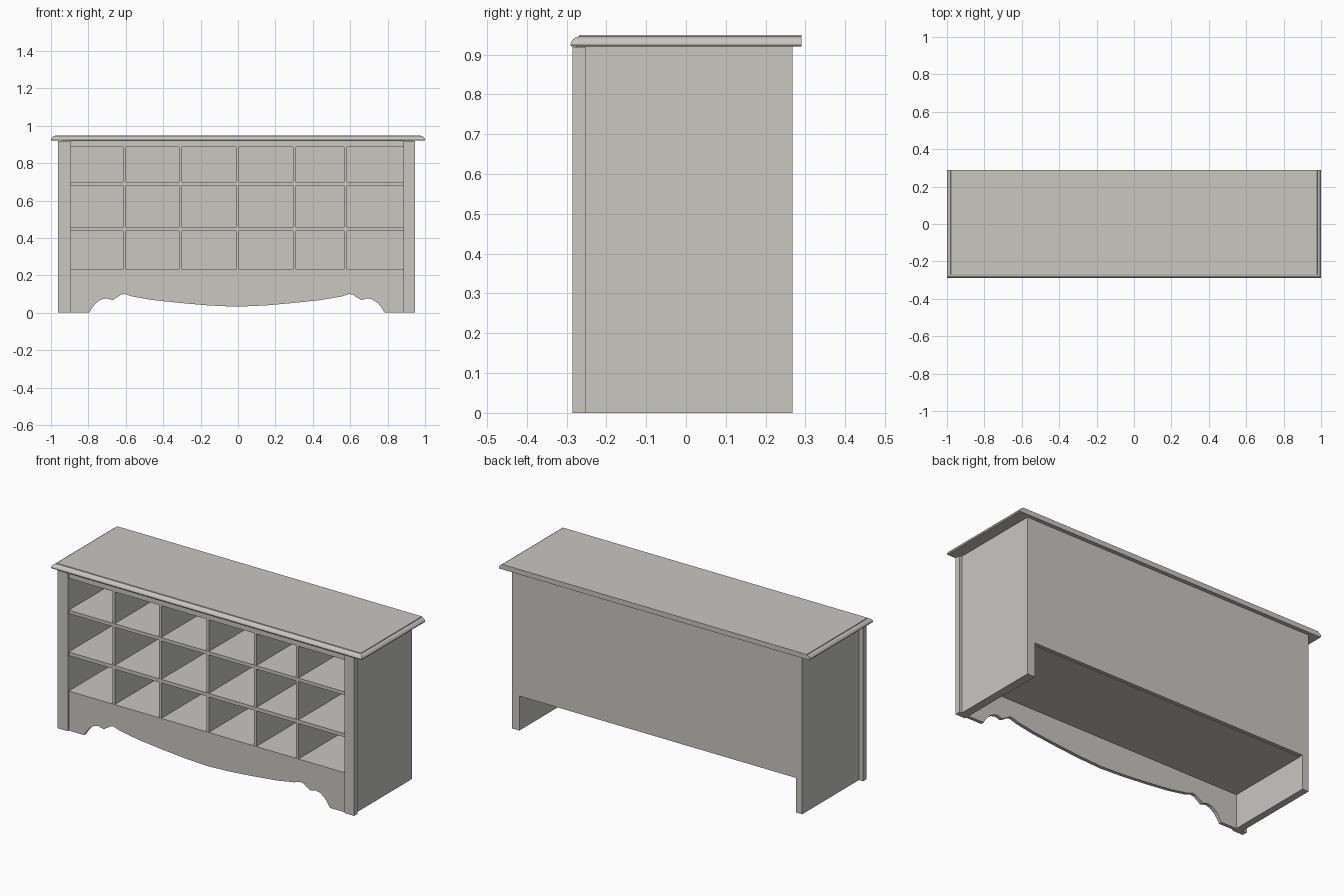
import bpy
import bmesh

if "Cube" in bpy.data.objects:
    bpy.data.objects.remove(bpy.data.objects["Cube"], do_unlink=True)

# Single painted finish
COLOUR = (0.58, 0.57, 0.535, 1)
paint = bpy.data.materials.new("warm_grey_paint")
paint.use_nodes = True
paint.diffuse_color = COLOUR
for node in paint.node_tree.nodes:
    if node.type == 'BSDF_PRINCIPLED':
        node.inputs["Base Color"].default_value = COLOUR
        node.inputs["Roughness"].default_value = 0.6


def finish(bm, name):
    bmesh.ops.recalc_face_normals(bm, faces=bm.faces)
    mesh = bpy.data.meshes.new(name)
    bm.to_mesh(mesh)
    bm.free()
    mesh.materials.append(paint)
    obj = bpy.data.objects.new(name, mesh)
    bpy.context.collection.objects.link(obj)
    return obj


def box(name, xs, ys, zs):
    bm = bmesh.new()
    bmesh.ops.create_cube(bm, size=1)
    for v in bm.verts:
        v.co = [r[0] if c < 0 else r[1] for c, r in zip(v.co, (xs, ys, zs))]
    return finish(bm, name)


FRONT, FRAME_BACK, BACK = -0.285, -0.253, 0.268
RECESS = FRONT + 0.009
INNER = (-0.895, 0.884)
CENTRE = -0.006

# Front posts stand proud of the side panels
box("right_front_post", (-0.962, INNER[0]), (FRONT, FRAME_BACK), (0, 0.919))
box("left_front_post", (INNER[1], 0.946), (FRONT, FRAME_BACK), (0, 0.919))
box("right_side_panel", (-0.935, INNER[0]), (FRAME_BACK, BACK), (0, 0.921))
box("left_side_panel", (INNER[1], 0.932), (FRAME_BACK, BACK), (0, 0.921))

# Back panel and top rail
box("back_panel", INNER, (BACK - 0.02, BACK - 0.001), (0.2, 0.921))
box("top_rail", INNER, (RECESS, FRAME_BACK), (0.885, 0.921))

# Shelves
shelves = {"bottom_shelf": (0.198, 0.23), "middle_shelf": (0.436, 0.457),
           "upper_shelf": (0.68, 0.7)}
for name, zs in shelves.items():
    box(name, INNER, (RECESS, BACK - 0.02), zs)

# Upright dividers in each of the three rows
rows = ((0.23, 0.436), (0.457, 0.68), (0.7, 0.921))
for col, x in enumerate((-0.608, -0.308, -0.003, 0.303, 0.574)):
    for row, zs in enumerate(rows):
        box(f"divider_{row + 1}_{col + 1}", (x - 0.008, x + 0.008),
            (RECESS + 0.002, BACK - 0.02), zs)

# Scalloped apron: half of the lower edge, mirrored about the centre
half = [(0.79, 0), (0.775, 0.025), (0.755, 0.05), (0.727, 0.07), (0.7, 0.077),
        (0.665, 0.068), (0.64, 0.083), (0.62, 0.097), (0.6, 0.1),
        (0.56, 0.087), (0.45, 0.068), (0.3, 0.052), (0.15, 0.039)]
edge = [(CENTRE - d, z) for d, z in half] + [(CENTRE, 0.032)]
edge += [(CENTRE + d, z) for d, z in reversed(half)]
outline = [(INNER[0], 0.198), (INNER[0], 0)] + edge + [(INNER[1], 0), (INNER[1], 0.198)]
bm = bmesh.new()
face = bm.faces.new([bm.verts.new((x, RECESS, z)) for x, z in outline])
extruded = bmesh.ops.extrude_face_region(bm, geom=[face])["geom"]
bmesh.ops.translate(bm, vec=(0, 0.02, 0),
                    verts=[g for g in extruded if isinstance(g, bmesh.types.BMVert)])
finish(bm, "scalloped_apron")

# Table top: moulded on the front and both ends, straight at the back
profile = ((0.92, 0.003), (0.924, 0), (0.931, 0.001), (0.938, 0.006),
           (0.943, 0.012), (0.945, 0.02), (0.949, 0.021))
bm = bmesh.new()
rings = []
for z, inset in profile:
    x, y = 1 - inset, -0.29 + inset
    rings.append([bm.verts.new(p) for p in
                  ((-x, y, z), (x, y, z), (x, 0.29, z), (-x, 0.29, z))])
for low, high in zip(rings, rings[1:]):
    for i in range(4):
        j = (i + 1) % 4
        bm.faces.new((low[i], low[j], high[j], high[i]))
bm.faces.new(rings[0][::-1])
bm.faces.new(rings[-1])
finish(bm, "moulded_top")
